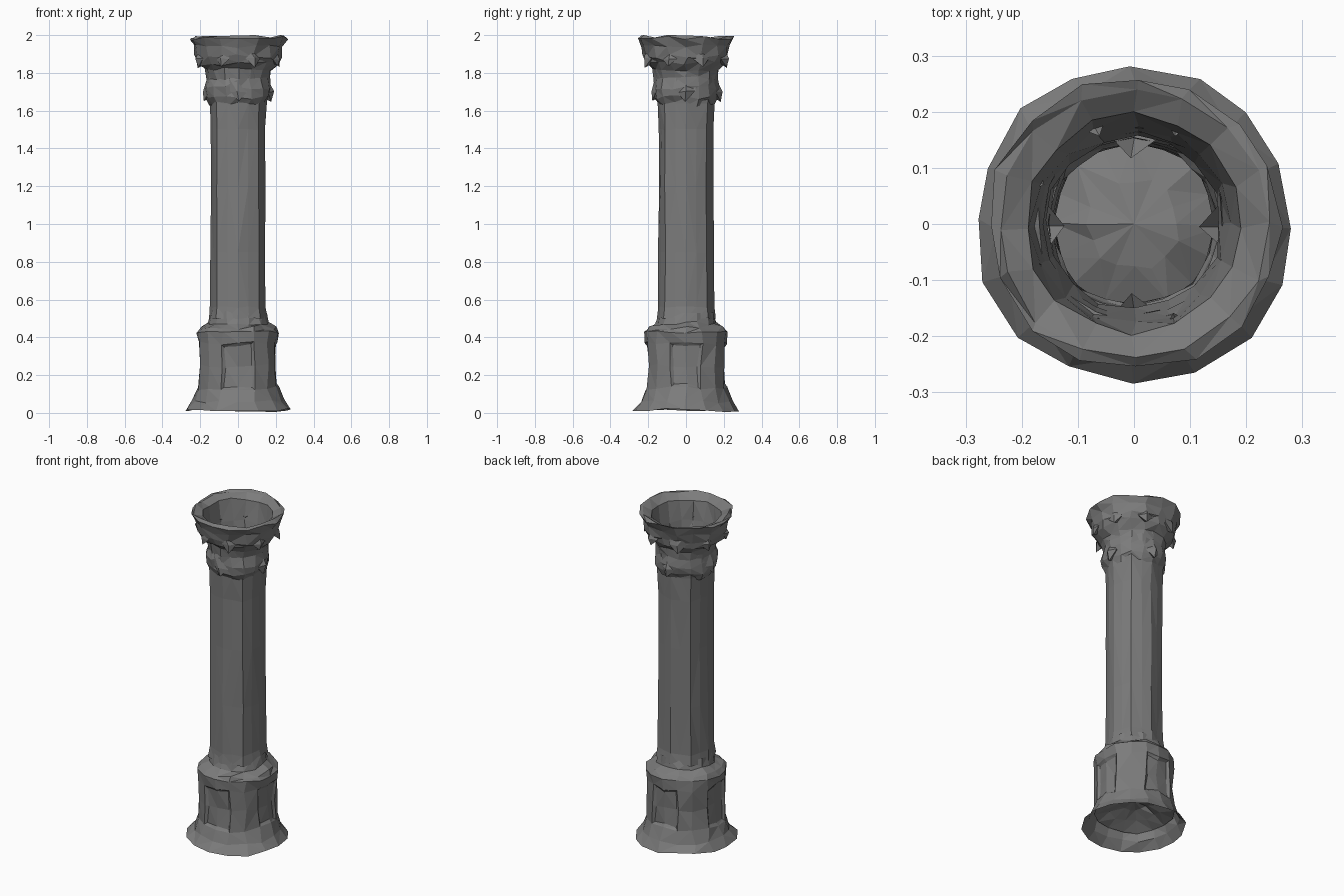
import bpy, bmesh, math, random
from mathutils import Vector

random.seed(7)
if "Cube" in bpy.data.objects:
    bpy.data.objects.remove(bpy.data.objects["Cube"], do_unlink=True)

stone = bpy.data.materials.new("weathered grey stone")
stone.use_nodes = True
colour = (0.2, 0.2, 0.2, 1)
stone.diffuse_color = colour
stone.node_tree.nodes["Principled BSDF"].inputs["Base Color"].default_value = colour

SIDES = 16


def finish(bm, name):
    mesh = bpy.data.meshes.new(name)
    bm.to_mesh(mesh)
    bm.free()
    mesh.materials.append(stone)
    obj = bpy.data.objects.new(name, mesh)
    bpy.context.collection.objects.link(obj)
    return obj


def lathe(bm, profile, rough=0.006, square=0.0, flute=0.0):
    """Join rough rings of (radius, height); returns the rings."""
    rings = []
    for r, z in profile:
        ring = []
        for i in range(SIDES):
            a = math.tau * i / SIDES
            k = 1 - square * math.cos(4 * a) + flute * (-1) ** i
            rr = r * k + random.uniform(-rough, rough)
            a += random.uniform(-rough, rough) * 6
            dz = random.uniform(-rough, rough) * 1.5
            zz = min(2, max(0, z + dz))
            ring.append(bm.verts.new((rr * math.cos(a), rr * math.sin(a), zz)))
        rings.append(ring)
    for low, high in zip(rings, rings[1:]):
        for i in range(SIDES):
            j = (i + 1) % SIDES
            bm.faces.new((low[i], low[j], high[j], high[i]))
    return rings


def split(bm):
    bmesh.ops.triangulate(bm, faces=bm.faces[:], quad_method='SHORT_EDGE')


# Flared pedestal with sunken panels on its four sides
bm = bmesh.new()
lathe(bm, [(0.285, 0.015), (0.245, 0.06), (0.222, 0.13), (0.213, 0.25),
           (0.215, 0.37), (0.222, 0.43), (0.205, 0.45), (0.165, 0.475),
           (0.15, 0.53)], 0.007, 0.01)
bm.normal_update()
for side in range(4):
    d = Vector((math.cos(side * math.pi / 2), math.sin(side * math.pi / 2), 0))
    panel = []
    for f in bm.faces:
        c = f.calc_center_median()
        flat = Vector((c.x, c.y, 0)).normalized()
        if 0.13 < c.z < 0.38 and flat.dot(d) > math.cos(math.pi / SIDES * 1.9):
            panel.append(f)
    bmesh.ops.inset_region(bm, faces=panel, thickness=0.018, depth=-0.012)
split(bm)
finish(bm, "pedestal")

# Domed floor inside the open pedestal
bm = bmesh.new()
rings = lathe(bm, [(0.22, 0.1), (0.15, 0.14), (0.08, 0.17)], 0.006)
tip = bm.verts.new((0, 0, 0.18))
for i in range(SIDES):
    bm.faces.new((rings[-1][i], rings[-1][(i + 1) % SIDES], tip))
split(bm)
finish(bm, "inner_floor")

# Hollow fluted shaft
bm = bmesh.new()
lathe(bm, [(0.157, 0.5), (0.149, 0.56), (0.147, 0.85), (0.146, 1.2),
           (0.147, 1.5), (0.152, 1.64), (0.158, 1.69)], 0.003, 0.035, 0.025)
split(bm)
finish(bm, "shaft")

# Capital: neck bulge, flared crown, broken rim and funnel-shaped inside
bm = bmesh.new()
lathe(bm, [(0.148, 1.63), (0.172, 1.67), (0.176, 1.72), (0.168, 1.77),
           (0.178, 1.82), (0.212, 1.85), (0.228, 1.89), (0.24, 1.94),
           (0.262, 1.985), (0.24, 1.99), (0.195, 1.965), (0.175, 1.85),
           (0.152, 1.7)], 0.008, 0.01)
split(bm)
finish(bm, "capital")


def leaf(name, angle, r, z, width, height):
    """A worn folded leaf hanging from the capital."""
    bm = bmesh.new()
    out = Vector((math.cos(angle), math.sin(angle), 0))
    side = Vector((-out.y, out.x, 0))

    def point(s, o, h):
        jit = Vector([random.uniform(-0.006, 0.006) for _ in range(3)])
        return bm.verts.new(out * (r + o) + side * s * width
                            + Vector((0, 0, z + h * height)) + jit)

    top = [point(s, -0.012, 1) for s in (-1, 0, 1)]
    mid = [point(s, 0.018 - 0.03 * abs(s), 0.4) for s in (-0.9, 0, 0.9)]
    end = point(0, 0.008, 0)
    root = point(0, -0.05, 0.3)
    for i in range(2):
        bm.faces.new((top[i], mid[i], mid[i + 1], top[i + 1]))
        bm.faces.new((mid[i], end, mid[i + 1]))
    bm.faces.new((mid[0], root, end))
    bm.faces.new((end, root, mid[2]))
    split(bm)
    finish(bm, name)


# Eight upper leaves under the rim, four small ones around the neck
for i in range(8):
    leaf(f"upper_leaf_{i + 1}", math.tau * (i + 0.5) / 8, 0.225, 1.83, 0.045, 0.11)
for i in range(4):
    leaf(f"neck_leaf_{i + 1}", math.tau * i / 4, 0.17, 1.65, 0.05, 0.12)
